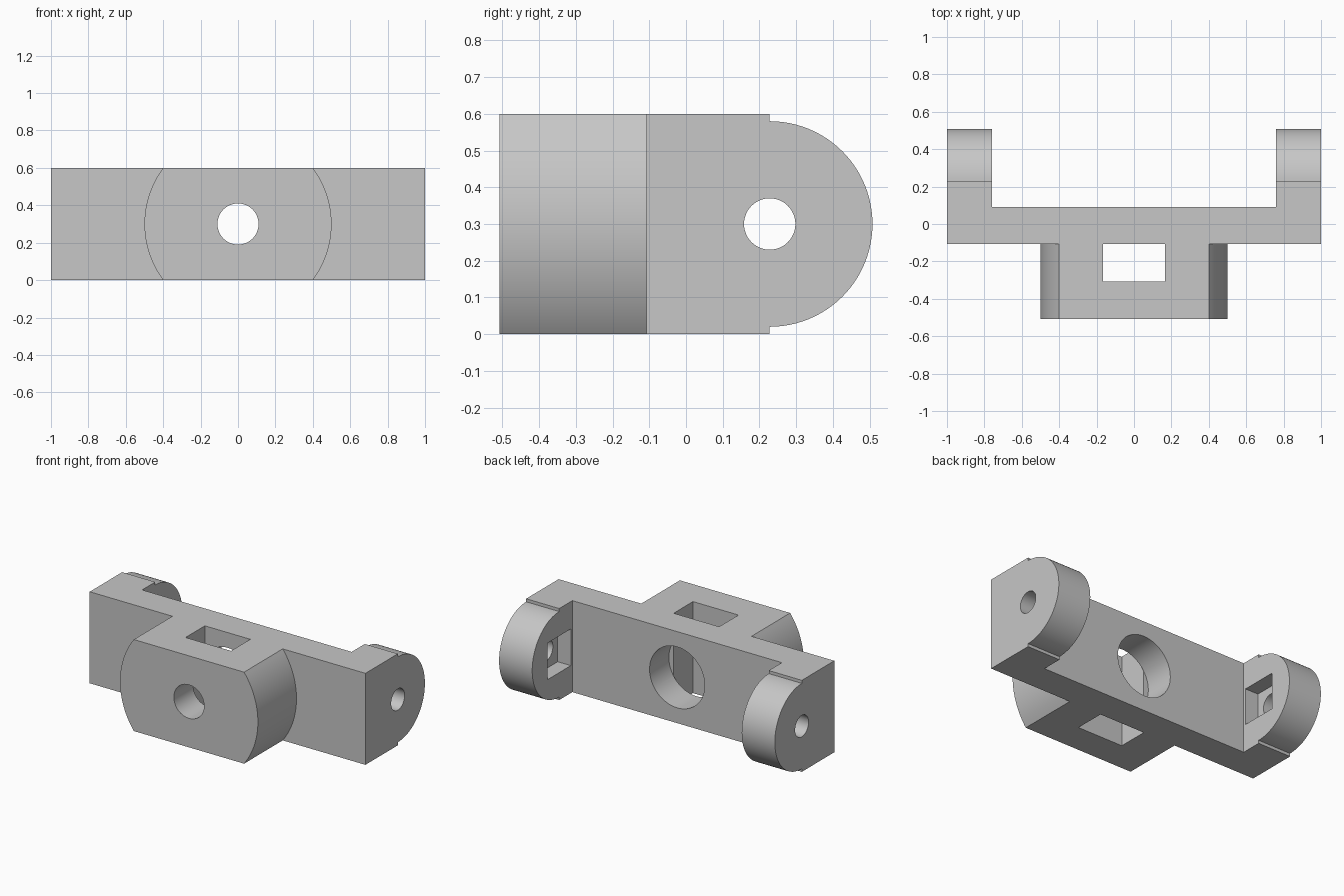
import bpy
import bmesh
from math import sin, cos, pi, asin
from mathutils import Vector

cube = bpy.data.objects.get("Cube")
if cube:
    bpy.data.objects.remove(cube, do_unlink=True)

# Main dimensions
HEIGHT, MID = 0.6, 0.3
FRONT, BAR_FRONT, BAR_BACK, PIVOT = -0.508, -0.108, 0.092, 0.228
ARM_IN, ARM_R = 0.76, 0.28

grey = bpy.data.materials.new("Light grey")
grey.use_nodes = True
colour = (0.57, 0.57, 0.57, 1)
grey.diffuse_color = colour
grey.node_tree.nodes["Principled BSDF"].inputs["Base Color"].default_value = colour


def prism(name, points, offset):
    """Extrude a planar outline along an offset into a closed solid."""
    bm = bmesh.new()
    face = bm.faces.new([bm.verts.new(p) for p in points])
    ext = bmesh.ops.extrude_face_region(bm, geom=[face], use_keep_orig=True)
    moved = [e for e in ext["geom"] if isinstance(e, bmesh.types.BMVert)]
    bmesh.ops.translate(bm, verts=moved, vec=Vector(offset))
    bmesh.ops.recalc_face_normals(bm, faces=bm.faces)
    mesh = bpy.data.meshes.new(name)
    bm.to_mesh(mesh)
    bm.free()
    mesh.materials.append(grey)
    obj = bpy.data.objects.new(name, mesh)
    bpy.context.collection.objects.link(obj)
    return obj


def box(name, x, y, z):
    outline = [(x[0], y[0], z[0]), (x[1], y[0], z[0]), (x[1], y[1], z[0]), (x[0], y[1], z[0])]
    return prism(name, outline, (0, 0, z[1] - z[0]))


def arc(radius, start, end, steps):
    angles = [start + (end - start) * i / steps for i in range(steps + 1)]
    return [(radius * cos(a), radius * sin(a)) for a in angles]


def rod_y(name, radius, y0, y1):
    ring = arc(radius, 0, 2 * pi, 64)[:-1]
    return prism(name, [(u, y0, MID + v) for u, v in ring], (0, y1 - y0, 0))


def combine(base, other, operation):
    """Apply a boolean and discard the helper solid."""
    mod = base.modifiers.new(operation, "BOOLEAN")
    mod.operation, mod.solver, mod.object = operation, "EXACT", other
    bpy.context.view_layer.update()
    graph = bpy.context.evaluated_depsgraph_get()
    mesh = bpy.data.meshes.new_from_object(base.evaluated_get(graph))
    base.modifiers.clear()
    base.data = mesh
    bpy.data.objects.remove(other, do_unlink=True)


# Cross bar
bracket = box("bracket_body", (-1, 1), (BAR_FRONT, BAR_BACK), (0, HEIGHT))

# Front boss: a disc trimmed flat at top and bottom
trim = asin(MID / 0.5)
side = arc(0.5, -trim, trim, 32)
outline = side + [(-u, -v) for u, v in side]
boss = prism("front_boss", [(u, FRONT, MID + v) for u, v in outline], (0, 0.5, 0))
combine(bracket, boss, "UNION")

# Pivot arms: square root with a stepped round end
for x0 in (-1, ARM_IN):
    end = [(PIVOT + u, MID + v) for u, v in arc(ARM_R, -pi / 2, pi / 2, 48)]
    shape = [(0, 0), (PIVOT, 0)] + end + [(PIVOT, HEIGHT), (0, HEIGHT)]
    arm = prism("pivot_arm", [(x0, y, z) for y, z in shape], (1 - ARM_IN, 0, 0))
    combine(bracket, arm, "UNION")

# Boss slot, front bore and wide rear bore
slot = box("slot_cutter", (-0.165, 0.165), (-0.308, BAR_FRONT), (-0.1, 0.7))
combine(bracket, slot, "DIFFERENCE")
combine(bracket, rod_y("front_bore_cutter", 0.11, -0.6, -0.2), "DIFFERENCE")
combine(bracket, rod_y("rear_bore_cutter", 0.2, BAR_FRONT, 0.2), "DIFFERENCE")

# Pivot holes with square nut pockets on the inner arm faces
for s in (-1, 1):
    ring = arc(0.07, 0, 2 * pi, 48)[:-1]
    hole = prism("pivot_cutter", [(s * 0.7, PIVOT + u, MID + v) for u, v in ring], (s * 0.4, 0, 0))
    combine(bracket, hole, "DIFFERENCE")
    xs = sorted((s * 0.7, s * (ARM_IN + 0.095)))
    pocket = box("pocket_cutter", xs, (PIVOT - 0.12, PIVOT + 0.12), (MID - 0.12, MID + 0.12))
    combine(bracket, pocket, "DIFFERENCE")

# Smooth the curved walls, keep the edges crisp
bpy.ops.object.select_all(action="DESELECT")
bracket.select_set(True)
bpy.context.view_layer.objects.active = bracket
bpy.ops.object.shade_smooth_by_angle(angle=pi / 6)
